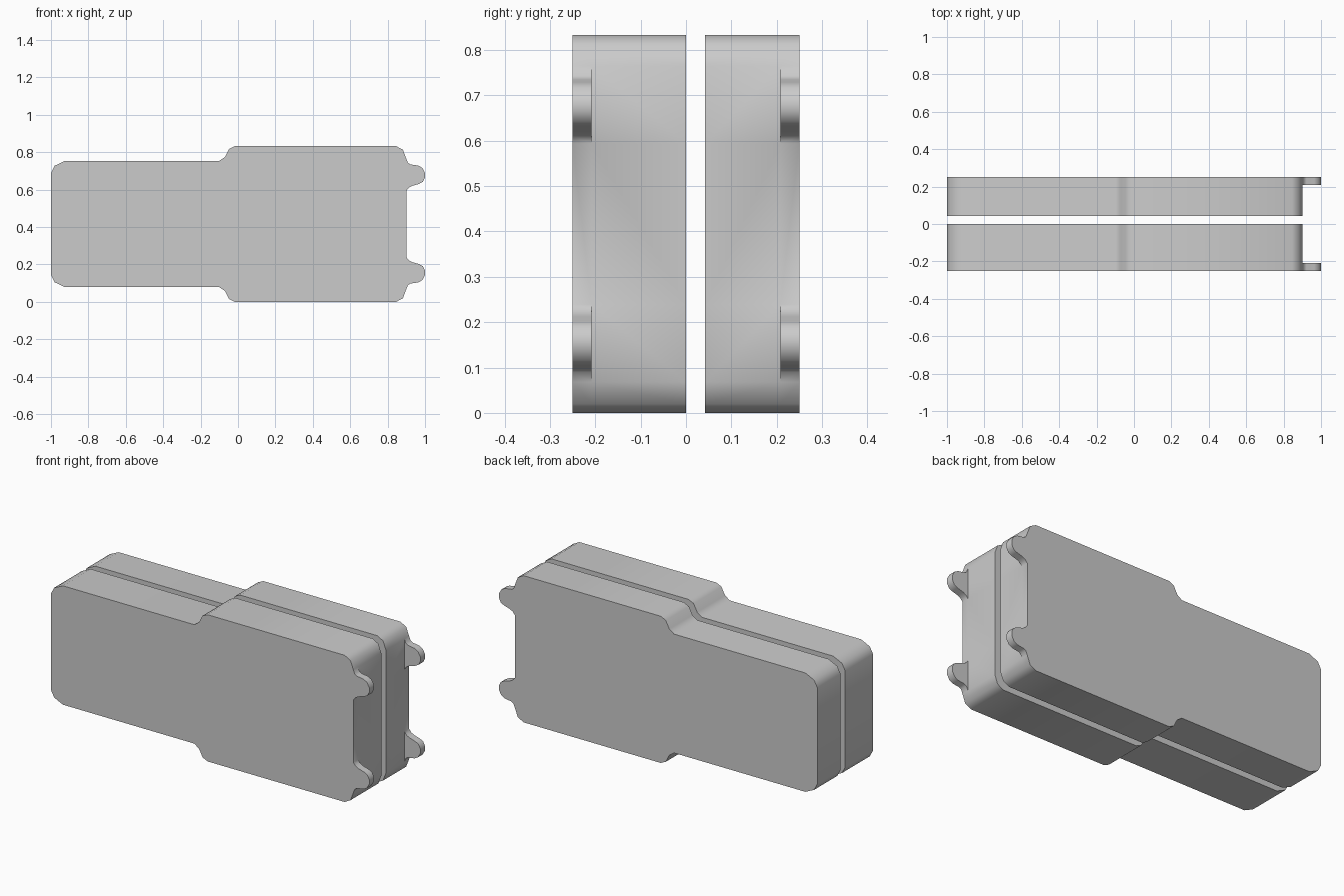
import bpy, bmesh, math

if "Cube" in bpy.data.objects:
    bpy.data.objects.remove(bpy.data.objects["Cube"])

MID = 0.4165  # height of the horizontal symmetry line

# Upper half of the outline (x, z): narrow rear, step, wide front, then hook
shoulder = [(-1, .69), (-.98, .728), (-.925, .754), (-.10, .754), (-.07, .775),
            (-.048, .818), (-.016, .833), (.845, .833), (.882, .813), (.9, .765)]
hook = [(.909, .743), (.922, .735), (.963, .729), (.985, .717), (1, .69),
        (1, .665), (.988, .642), (.968, .631), (.93, .62), (.913, .61)]
neck = [(.9, .594)]


def mirrored(pts):
    return [(x, 2 * MID - z) for x, z in reversed(pts)]


def slab(name, y_outer, y_hook, y_inner):
    """Slab whose thin outer layer carries two hooks at the right end."""
    half = shoulder + hook + neck
    outline = half + mirrored(half)
    n, a, b = len(outline), len(shoulder), len(shoulder) + len(hook)
    tops = list(range(a - 1, b + 1))              # upper hook loop
    lows = [n - 1 - i for i in reversed(tops)]    # lower hook loop
    body = [i for i in range(n) if i not in tops[1:-1] and i not in lows[1:-1]]

    bm = bmesh.new()
    outer = [bm.verts.new((x, y_outer, z)) for x, z in outline]
    mid = [bm.verts.new((x, y_hook, z)) for x, z in outline]
    inner = [bm.verts.new((outline[i][0], y_inner, outline[i][1])) for i in body]

    # Outer face and rim of the hooked layer
    bm.faces.new(outer)
    for i in range(n):
        j = (i + 1) % n
        bm.faces.new((outer[i], outer[j], mid[j], mid[i]))
    # Inside faces of the hooks
    for loop in (tops, lows):
        bm.faces.new([mid[i] for i in loop])
    # Rim and inner face of the plain body
    m = len(body)
    for k in range(m):
        j = (k + 1) % m
        bm.faces.new((mid[body[k]], mid[body[j]], inner[j], inner[k]))
    bm.faces.new(inner)
    bmesh.ops.recalc_face_normals(bm, faces=bm.faces[:])

    mesh = bpy.data.meshes.new(name)
    bm.to_mesh(mesh)
    bm.free()
    obj = bpy.data.objects.new(name, mesh)
    bpy.context.collection.objects.link(obj)
    bpy.ops.object.select_all(action='DESELECT')
    obj.select_set(True)
    bpy.context.view_layer.objects.active = obj
    bpy.ops.object.shade_smooth_by_angle(angle=math.radians(50))


# Two separate slabs with a narrow gap between them
slab("front_slab", -.25, -.208, 0)
slab("back_slab", .25, .208, .042)
